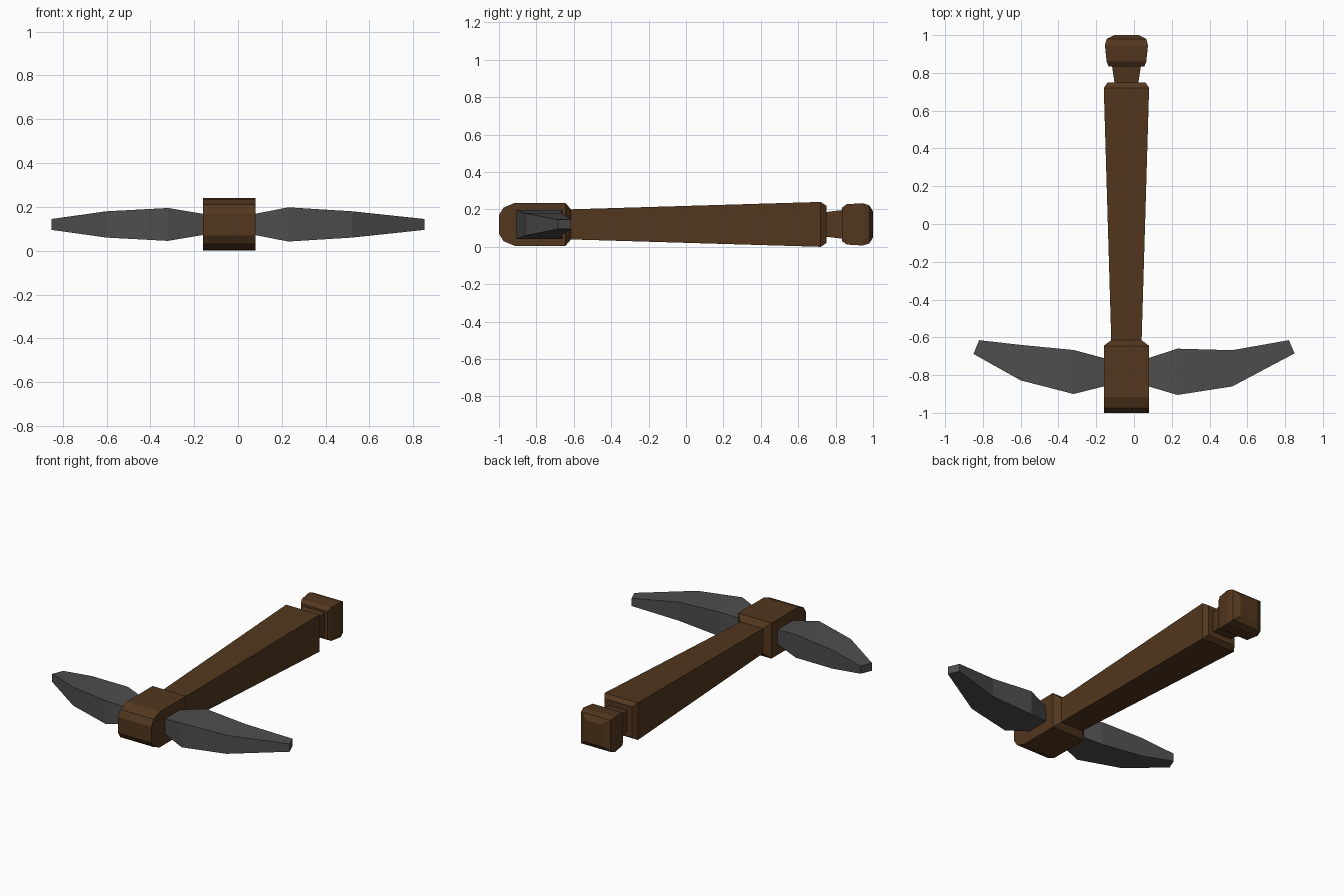
import bpy

if "Cube" in bpy.data.objects:
    bpy.data.objects.remove(bpy.data.objects["Cube"])

CX, CZ = -0.04, 0.12


def material(name, color):
    m = bpy.data.materials.new(name)
    m.diffuse_color = (*color, 1)
    m.use_nodes = True
    m.node_tree.nodes["Principled BSDF"].inputs["Base Color"].default_value = m.diffuse_color
    return m


wood = material("dark_wood", (0.085, 0.038, 0.013))
iron = material("dark_iron", (0.075, 0.075, 0.075))


def loft(name, rings, mat):
    """Skin four-cornered rings into a closed, flat-faced solid."""
    verts = [v for ring in rings for v in ring]
    last = 4 * (len(rings) - 1)
    faces = [(3, 2, 1, 0), tuple(range(last, last + 4))]
    for i in range(0, last, 4):
        for j in range(4):
            k = (j + 1) % 4
            faces.append((i + j, i + k, i + 4 + k, i + 4 + j))
    me = bpy.data.meshes.new(name)
    me.from_pydata(verts, [], faces)
    me.materials.append(mat)
    ob = bpy.data.objects.new(name, me)
    bpy.context.collection.objects.link(ob)
    # consistent outward normals
    import bmesh
    bm = bmesh.new()
    bm.from_mesh(me)
    bmesh.ops.recalc_face_normals(bm, faces=bm.faces)
    bm.to_mesh(me)
    bm.free()
    return ob


def bar(name, sections):
    """Wooden bar along y from (y, half width, half height) sections."""
    rings = [[(CX - w, y, CZ - h), (CX + w, y, CZ - h),
              (CX + w, y, CZ + h), (CX - w, y, CZ + h)] for y, w, h in sections]
    return loft(name, rings, wood)


def blade(name, sections):
    """Iron blade along x from (x back, y back, x front, y front, half height)."""
    rings = [[(xb, yb, CZ - h), (xf, yf, CZ - h),
              (xf, yf, CZ + h), (xb, yb, CZ + h)] for xb, yb, xf, yf, h in sections]
    return loft(name, rings, iron)


# tapered grip, chamfered at its thick end
bar("handle", [(-0.63, 0.08, 0.08), (0.72, 0.12, 0.12), (0.75, 0.10, 0.10)])

# narrow neck and end knob
bar("neck", [(0.74, 0.062, 0.065), (0.84, 0.077, 0.077)])
bar("pommel", [(0.835, 0.095, 0.09), (0.86, 0.105, 0.108), (0.945, 0.114, 0.113),
               (0.98, 0.105, 0.102), (1.0, 0.065, 0.07)])

# head block with rounded front, constant width
bar("head_block", [(-1.0, 0.12, 0.05), (-0.975, 0.12, 0.09), (-0.915, 0.12, 0.115),
                   (-0.645, 0.12, 0.115), (-0.615, 0.08, 0.08)])

# two pick blades sweeping back toward the handle
blade("right_blade", [(0.06, -0.715, 0.06, -0.855, 0.045), (0.23, -0.66, 0.23, -0.905, 0.078),
                      (0.52, -0.668, 0.52, -0.86, 0.06), (0.82, -0.615, 0.85, -0.685, 0.025)])
blade("left_blade", [(-0.14, -0.715, -0.14, -0.855, 0.045), (-0.32, -0.667, -0.32, -0.90, 0.075),
                     (-0.60, -0.64, -0.60, -0.828, 0.06), (-0.82, -0.615, -0.85, -0.688, 0.025)])
